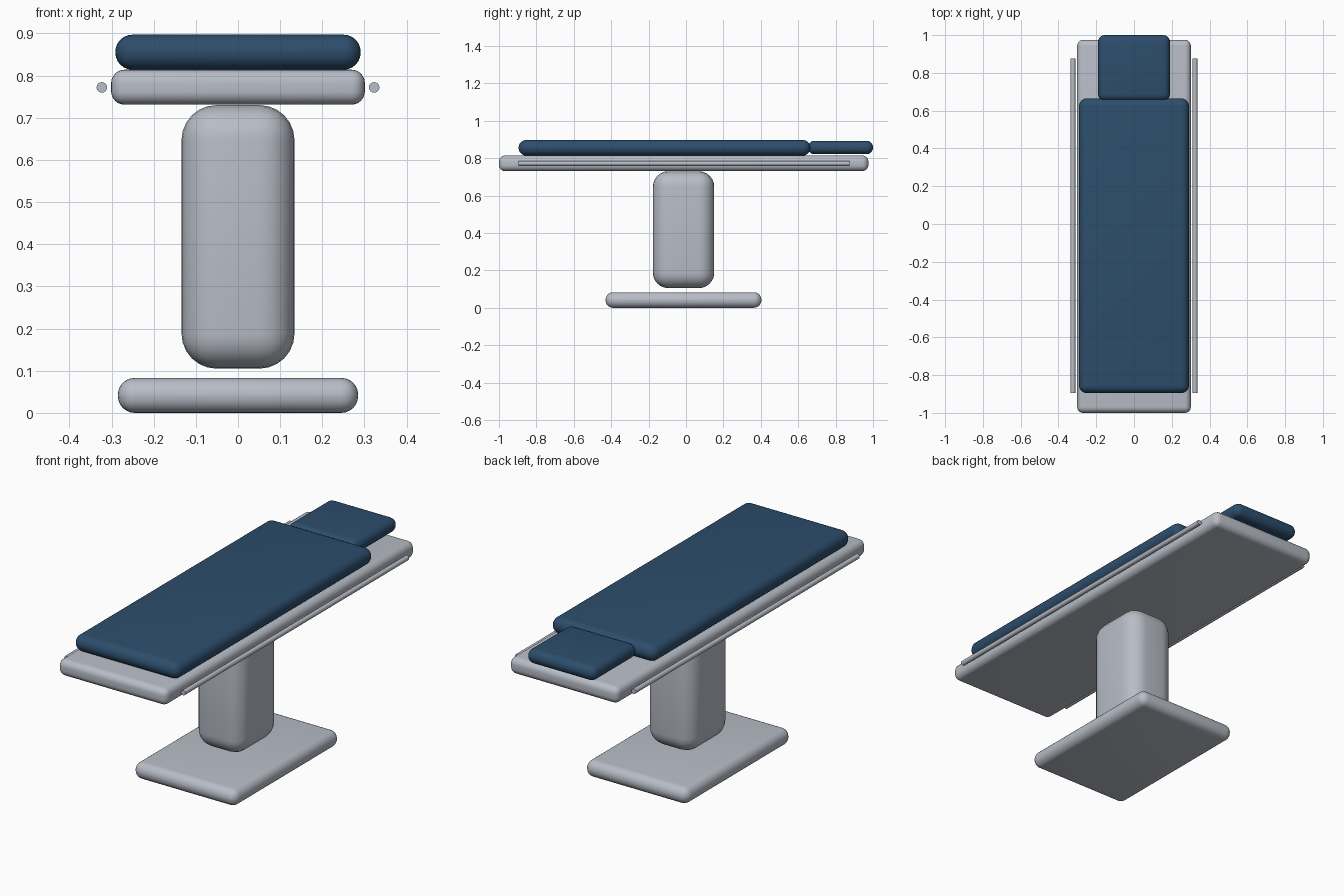
import bpy
import bmesh
import math

if "Cube" in bpy.data.objects:
    bpy.data.objects.remove(bpy.data.objects["Cube"])


def make_material(name, color):
    mat = bpy.data.materials.new(name)
    mat.diffuse_color = (*color, 1.0)
    mat.use_nodes = True
    mat.node_tree.nodes["Principled BSDF"].inputs["Base Color"].default_value = mat.diffuse_color
    return mat


GREY = make_material("light_grey_metal", (0.48, 0.51, 0.57))
BLUE = make_material("navy_vinyl", (0.026, 0.075, 0.15))


def finish(bm, name, mat, angle):
    mesh = bpy.data.meshes.new(name)
    bm.to_mesh(mesh)
    bm.free()
    mesh.materials.append(mat)
    obj = bpy.data.objects.new(name, mesh)
    bpy.context.collection.objects.link(obj)
    bpy.ops.object.select_all(action='DESELECT')
    obj.select_set(True)
    bpy.context.view_layer.objects.active = obj
    bpy.ops.object.shade_smooth_by_angle(angle=math.radians(angle))
    return obj


def rounded_box(name, half_x, y_range, z_range, radius, mat):
    """Box symmetric in x with every edge rounded."""
    bm = bmesh.new()
    bmesh.ops.create_cube(bm, size=1)
    (y0, y1), (z0, z1) = y_range, z_range
    for v in bm.verts:
        v.co.x *= 2 * half_x
        v.co.y = y0 + (v.co.y + 0.5) * (y1 - y0)
        v.co.z = z0 + (v.co.z + 0.5) * (z1 - z0)
    bmesh.ops.bevel(bm, geom=bm.edges[:], offset=radius, offset_type='OFFSET',
                    segments=6, profile=0.5, affect='EDGES', clamp_overlap=True)
    return finish(bm, name, mat, 40)


def rail(name, x, y0, y1, z, radius, mat):
    """Round bar running along y."""
    bm = bmesh.new()
    bmesh.ops.create_cone(bm, cap_ends=True, segments=16,
                          radius1=radius, radius2=radius, depth=y1 - y0)
    for v in bm.verts:
        cx, cy, cz = v.co
        v.co = (x + cx, (y0 + y1) / 2 - cz, z + cy)
    return finish(bm, name, mat, 40)


# Pedestal
rounded_box("floor_base", 0.285, (-0.43, 0.403), (0.0, 0.083), 0.040, GREY)
rounded_box("column", 0.134, (-0.177, 0.151), (0.105, 0.73), 0.083, GREY)

# Table top and padding
rounded_box("table_top", 0.301, (-1.0, 0.975), (0.731, 0.814), 0.032, GREY)
rounded_box("mattress", 0.291, (-0.895, 0.665), (0.814, 0.897), 0.0405, BLUE)
rounded_box("head_pad", 0.190, (0.652, 1.0), (0.821, 0.893), 0.035, BLUE)

# Side rails
for side, label in ((-1, "left"), (1, "right")):
    rail(label + "_side_rail", side * 0.323, -0.895, 0.875, 0.772, 0.0125, GREY)
